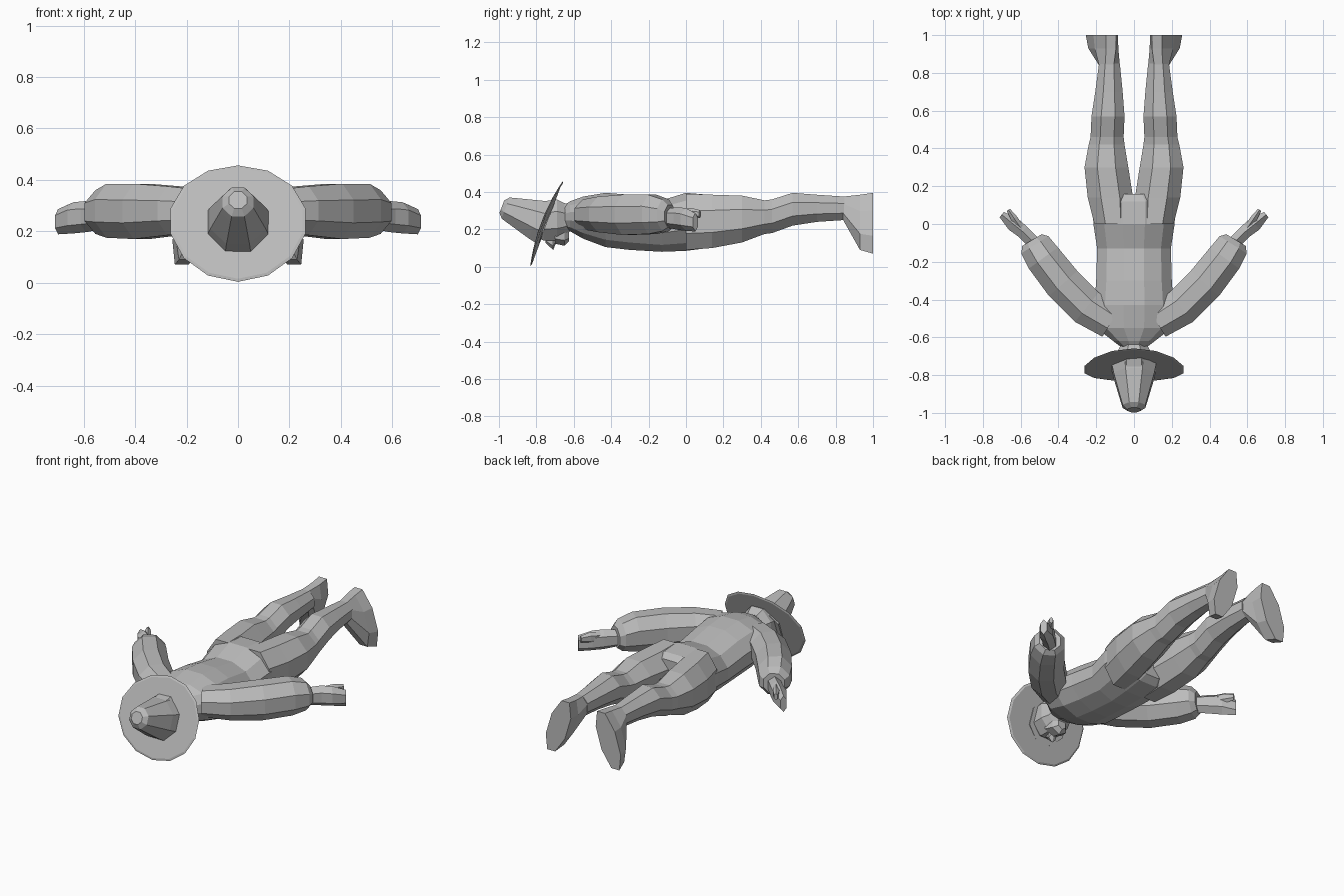
import bpy, bmesh, math
from mathutils import Vector

if "Cube" in bpy.data.objects:
    bpy.data.objects.remove(bpy.data.objects["Cube"], do_unlink=True)

grey = bpy.data.materials.new("plain grey")
grey.use_nodes = True
tone = (0.5, 0.5, 0.5, 1)
grey.diffuse_color = tone
grey.node_tree.nodes["Principled BSDF"].inputs["Base Color"].default_value = tone

X, Z = Vector((1, 0, 0)), Vector((0, 0, 1))


def loft(name, rings, sides=8, mirror=False, bend=None):
    """Skin rings given as (centre, u axis, v axis, u radius, v radius, skew)."""
    bm = bmesh.new()
    grow = 1 / math.cos(math.pi / sides)
    loops = []
    for c, u, v, ru, rv, skew in rings:
        loop = []
        for i in range(sides):
            a = 2 * math.pi * (i + 0.5) / sides
            h = math.sin(a) * rv * grow
            p = Vector(c) + u * (math.cos(a) * ru * grow + skew * h) + v * h
            loop.append(bm.verts.new(bend(p) if bend else p))
        loops.append(loop)
    for a, b in zip(loops, loops[1:]):
        for i in range(sides):
            j = (i + 1) % sides
            bm.faces.new((a[i], a[j], b[j], b[i]))
    bm.faces.new(loops[0])
    bm.faces.new(loops[-1])
    bmesh.ops.recalc_face_normals(bm, faces=bm.faces)
    mesh = bpy.data.meshes.new(name)
    bm.to_mesh(mesh)
    bm.free()
    mesh.materials.append(grey)
    ob = bpy.data.objects.new(name, mesh)
    bpy.context.collection.objects.link(ob)
    if mirror:
        ob.modifiers.new("Mirror", "MIRROR").use_mirror_merge = False
    return ob


def lengthwise(name, rows, **kw):
    """Rows are y, x min, x max, z min, z max and an optional sideways skew."""
    rings = []
    for y, x0, x1, z0, z1, *skew in rows:
        rings.append((((x0 + x1) / 2, y, (z0 + z1) / 2), X, Z,
                      (x1 - x0) / 2, (z1 - z0) / 2, skew[0] if skew else 0))
    return loft(name, rings, **kw)


def limb(name, rows, sides=8):
    """Rows are x, y, half width, z min, z max along a level path."""
    pts = [Vector((r[0], r[1], (r[3] + r[4]) / 2)) for r in rows]
    rings = []
    for i, (p, r) in enumerate(zip(pts, rows)):
        d = pts[min(i + 1, len(pts) - 1)] - pts[max(i - 1, 0)]
        d.z = 0
        side = Vector((d.y, -d.x, 0)).normalized()
        rings.append((p, side, Z, r[2], (r[4] - r[3]) / 2, 0))
    return loft(name, rings, sides=sides, mirror=True)


# Body and neck
def body(y, w, z0, z1):
    return (y, -w, w, z0, z1)


lengthwise("torso", [
    body(-0.65, 0.07, 0.2, 0.33), body(-0.62, 0.11, 0.19, 0.35),
    body(-0.55, 0.2, 0.15, 0.375), body(-0.43, 0.21, 0.105, 0.395),
    body(-0.3, 0.2, 0.09, 0.385), body(-0.13, 0.195, 0.08, 0.355),
    body(0, 0.215, 0.085, 0.395), body(0.12, 0.22, 0.1, 0.385),
    body(0.16, 0.16, 0.13, 0.36)], sides=12)

# Legs with turned out feet
lengthwise("legs", [
    (0, 0.01, 0.21, 0.09, 0.39), (0.14, 0.005, 0.245, 0.1, 0.385),
    (0.3, 0.03, 0.262, 0.13, 0.38), (0.42, 0.05, 0.24, 0.175, 0.355),
    (0.46, 0.055, 0.23, 0.18, 0.36), (0.57, 0.05, 0.225, 0.22, 0.395),
    (0.7, 0.06, 0.205, 0.24, 0.385), (0.85, 0.075, 0.185, 0.25, 0.375)],
    mirror=True)
lengthwise("feet", [
    (0.84, 0.075, 0.185, 0.25, 0.375), (0.93, 0.1, 0.225, 0.09, 0.385, -0.28),
    (1, 0.105, 0.235, 0.07, 0.395, -0.3)], mirror=True)

# Arms and hands
limb("arms", [
    (0.12, -0.52, 0.09, 0.2, 0.36), (0.25, -0.44, 0.1, 0.185, 0.375),
    (0.375, -0.315, 0.1, 0.17, 0.385), (0.48, -0.18, 0.095, 0.175, 0.385),
    (0.525, -0.11, 0.085, 0.19, 0.36), (0.54, -0.085, 0.06, 0.21, 0.33)])
limb("hands", [
    (0.53, -0.1, 0.035, 0.215, 0.305), (0.59, -0.04, 0.035, 0.205, 0.31),
    (0.64, 0, 0.038, 0.2, 0.305), (0.7, 0.05, 0.018, 0.195, 0.28)], sides=6)
limb("thumbs", [
    (0.6, -0.02, 0.018, 0.25, 0.305), (0.635, 0.03, 0.018, 0.255, 0.31),
    (0.665, 0.075, 0.01, 0.265, 0.3)], sides=6)

# Head, face down, with nose and beard
lengthwise("head", [
    body(-0.82, 0.07, 0.17, 0.32), body(-0.76, 0.095, 0.14, 0.35),
    body(-0.69, 0.095, 0.14, 0.36), body(-0.65, 0.075, 0.16, 0.34),
    body(-0.61, 0.06, 0.2, 0.33)])
lengthwise("nose", [
    body(-0.75, 0.012, 0.13, 0.17), body(-0.71, 0.025, 0.095, 0.17),
    body(-0.695, 0.015, 0.13, 0.17)], sides=6)
lengthwise("beard", [
    body(-0.7, 0.06, 0.13, 0.22), body(-0.65, 0.05, 0.12, 0.22),
    body(-0.625, 0.025, 0.14, 0.2)], sides=6)

# Tilted hat with a curled brim
axis = Vector((0, -0.935, 0.357))
across = X.cross(axis)
base = Vector((0, -0.745, 0.23))


def hat_ring(t, rx, rz):
    return (base + axis * t, X, across, rx, rz, 0)


loft("hat_brim", [hat_ring(-0.004, 0.25, 0.225), hat_ring(0, 0.262, 0.236),
                  hat_ring(0.004, 0.25, 0.225)], sides=14,
     bend=lambda p: p + axis * (0.4 * p.x ** 2))
loft("hat_crown", [hat_ring(0, 0.12, 0.12), hat_ring(0.06, 0.108, 0.108),
                   hat_ring(0.2, 0.07, 0.07), hat_ring(0.235, 0.06, 0.06),
                   hat_ring(0.256, 0.035, 0.035)])
